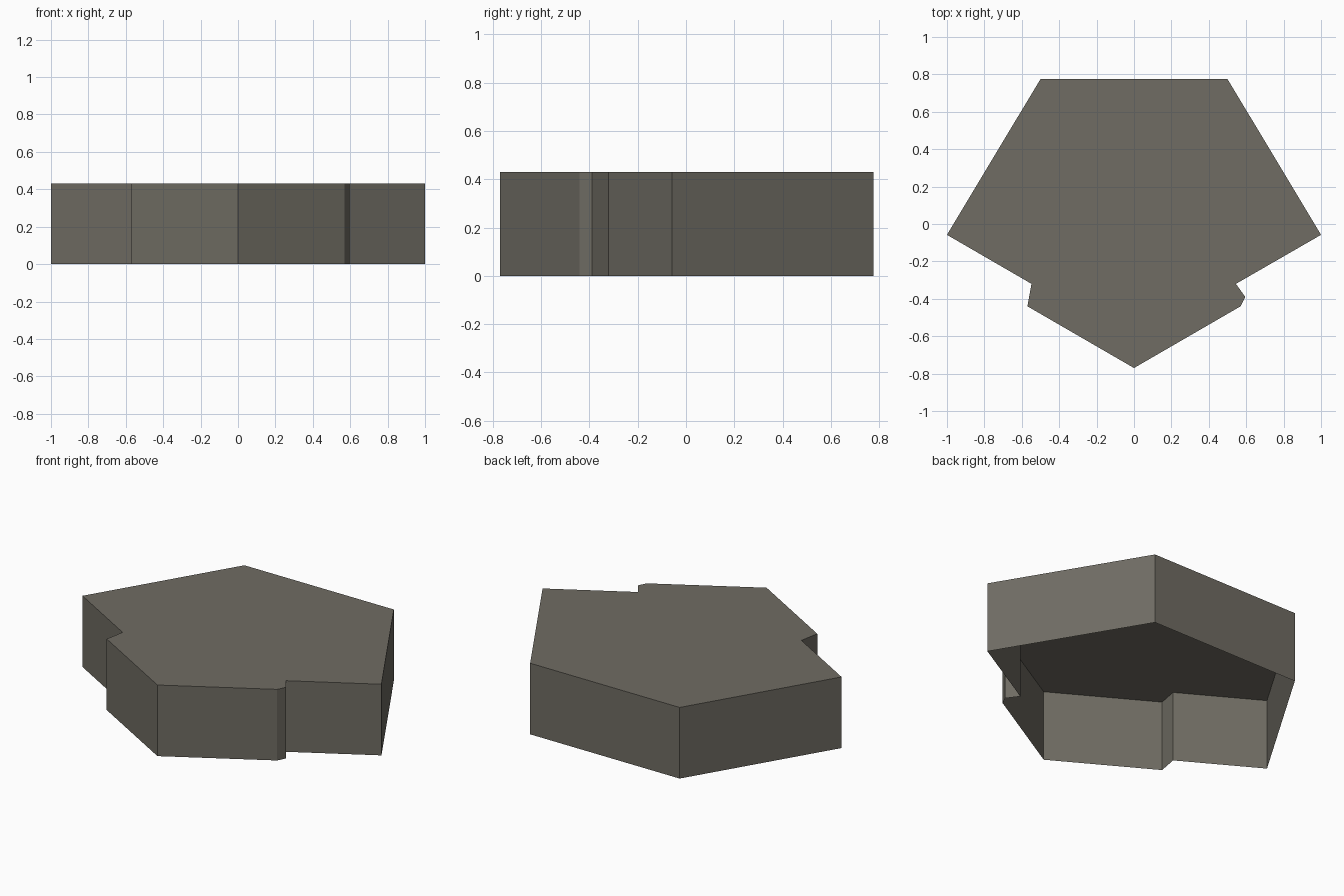
import bpy, bmesh

if "Cube" in bpy.data.objects:
    bpy.data.objects.remove(bpy.data.objects["Cube"])

# one flat warm grey
grey = bpy.data.materials.new("warm grey")
grey.diffuse_color = (0.16, 0.15, 0.125, 1)
grey.use_nodes = True
grey.node_tree.nodes["Principled BSDF"].inputs["Base Color"].default_value = grey.diffuse_color

# outline seen from above, counter-clockwise
outline = [(-0.5, 0.775), (-1, -0.058), (-0.548, -0.32), (-0.57, -0.44),
           (0, -0.77), (0.57, -0.44), (0.595, -0.39), (0.545, -0.32),
           (1, -0.058), (0.5, 0.775)]
height = 0.43

# top plate and thin side walls; the underside is open
bm = bmesh.new()
low = [bm.verts.new((x, y, 0)) for x, y in outline]
high = [bm.verts.new((x, y, height)) for x, y in outline]
bm.faces.new(high)
for i in range(len(outline)):
    j = (i + 1) % len(outline)
    bm.faces.new((low[i], low[j], high[j], high[i]))

mesh = bpy.data.meshes.new("pentagon_cap")
bm.to_mesh(mesh)
bm.free()
mesh.materials.append(grey)
bpy.context.collection.objects.link(bpy.data.objects.new("pentagon_cap", mesh))
